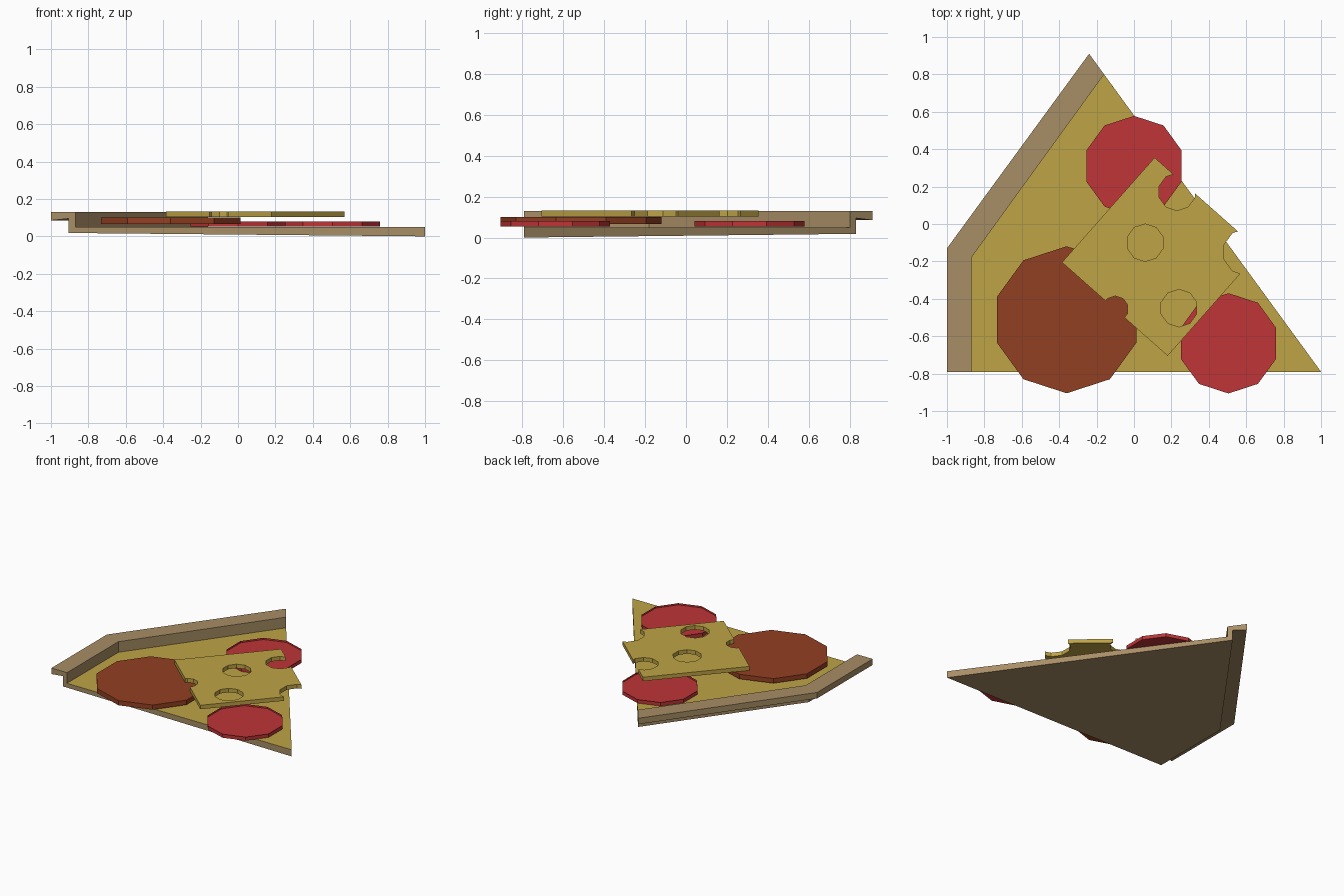
import bpy, bmesh, math
from mathutils import Vector

if "Cube" in bpy.data.objects:
    bpy.data.objects.remove(bpy.data.objects["Cube"])


def material(name, rgb):
    m = bpy.data.materials.new(name)
    m.use_nodes = True
    m.diffuse_color = (*rgb, 1)
    m.node_tree.nodes["Principled BSDF"].inputs["Base Color"].default_value = (*rgb, 1)
    return m


crust = material("baked crust", (0.39, 0.27, 0.13))
cheese = material("yellow cheese", (0.52, 0.37, 0.06))
red = material("salami red", (0.52, 0.035, 0.038))
brown = material("sausage brown", (0.29, 0.05, 0.016))


def finish(bm, name, *mats):
    bmesh.ops.recalc_face_normals(bm, faces=bm.faces)
    mesh = bpy.data.meshes.new(name)
    bm.to_mesh(mesh)
    bm.free()
    ob = bpy.data.objects.new(name, mesh)
    bpy.context.collection.objects.link(ob)
    for m in mats:
        mesh.materials.append(m)
    return ob


def prism(bm, points, z0, z1):
    """Closed prism over an outline; returns its top face."""
    low = [bm.verts.new((x, y, z0)) for x, y in points]
    high = [bm.verts.new((x, y, z1)) for x, y in points]
    bm.faces.new(low[::-1])
    for i in range(len(points)):
        j = (i + 1) % len(points)
        bm.faces.new((low[i], low[j], high[j], high[i]))
    return bm.faces.new(high)


def decagon(x, y, r):
    return [(x + r * math.sin(math.tau * i / 10), y + r * math.cos(math.tau * i / 10))
            for i in range(10)]


# Bread: rim profile (inward fraction, height) carried along the bent back edge
outer = [Vector(p) for p in ((-1, -0.79), (-1, -0.13), (-0.24, 0.91))]
inner = [Vector(p) for p in ((-0.87, -0.79), (-0.87, -0.18), (-0.16, 0.80))]
profile = [(1, 0.05), (1, 0.13), (0, 0.13), (0, 0.085), (0.73, 0.095), (0.73, 0.018)]
bm = bmesh.new()
rows = [[bm.verts.new((*a.lerp(b, t), z)) for t, z in profile] for a, b in zip(outer, inner)]
tip_top = bm.verts.new((1, -0.79, 0.05))
tip_low = bm.verts.new((1, -0.79, 0))
for a, b in zip(rows, rows[1:]):
    for i in range(len(profile) - 1):
        bm.faces.new((a[i], a[i + 1], b[i + 1], b[i]))
for row in (rows[0], rows[-1]):
    bm.faces.new(row + [tip_low, tip_top])
bm.faces.new([r[-1] for r in rows] + [tip_low])
topping = bm.faces.new([r[0] for r in rows] + [tip_top])
topping.material_index = 1
finish(bm, "pizza_base", crust, cheese)

# Salami slices with a thin raised rim
for name, x, y in (("salami_back", 0, 0.31), ("salami_front", 0.505, -0.638)):
    bm = bmesh.new()
    top = prism(bm, decagon(x, y, 0.268), 0.053, 0.08)
    bmesh.ops.inset_region(bm, faces=[top], thickness=0.008)
    bmesh.ops.translate(bm, verts=top.verts, vec=(0, 0, -0.013))
    finish(bm, name, red)

# Sausage slice
bm = bmesh.new()
prism(bm, decagon(-0.36, -0.512, 0.393), 0.065, 0.1)
finish(bm, "sausage_slice", brown)

# Cheese slice with holes and bitten edges
bm = bmesh.new()
prism(bm, [(-0.385, -0.205), (0.18, -0.705), (0.675, -0.145), (0.11, 0.355)], 0.103, 0.133)
slice_ob = finish(bm, "cheese_slice", cheese)
bm = bmesh.new()
for hole in ((0.06, -0.1, 0.1), (0.24, -0.45, 0.1), (0.23, 0.172, 0.1),
             (-0.1, -0.455, 0.07), (0.6, -0.15, 0.125)):
    prism(bm, decagon(*hole), 0.05, 0.2)
cutter = finish(bm, "hole_cutter", cheese)
cutter.hide_render = True
mod = slice_ob.modifiers.new("holes", 'BOOLEAN')
mod.operation = 'DIFFERENCE'
mod.solver = 'EXACT'
mod.object = cutter
bpy.context.view_layer.objects.active = slice_ob
slice_ob.select_set(True)
bpy.ops.object.modifier_apply(modifier=mod.name)
bpy.data.objects.remove(cutter)
